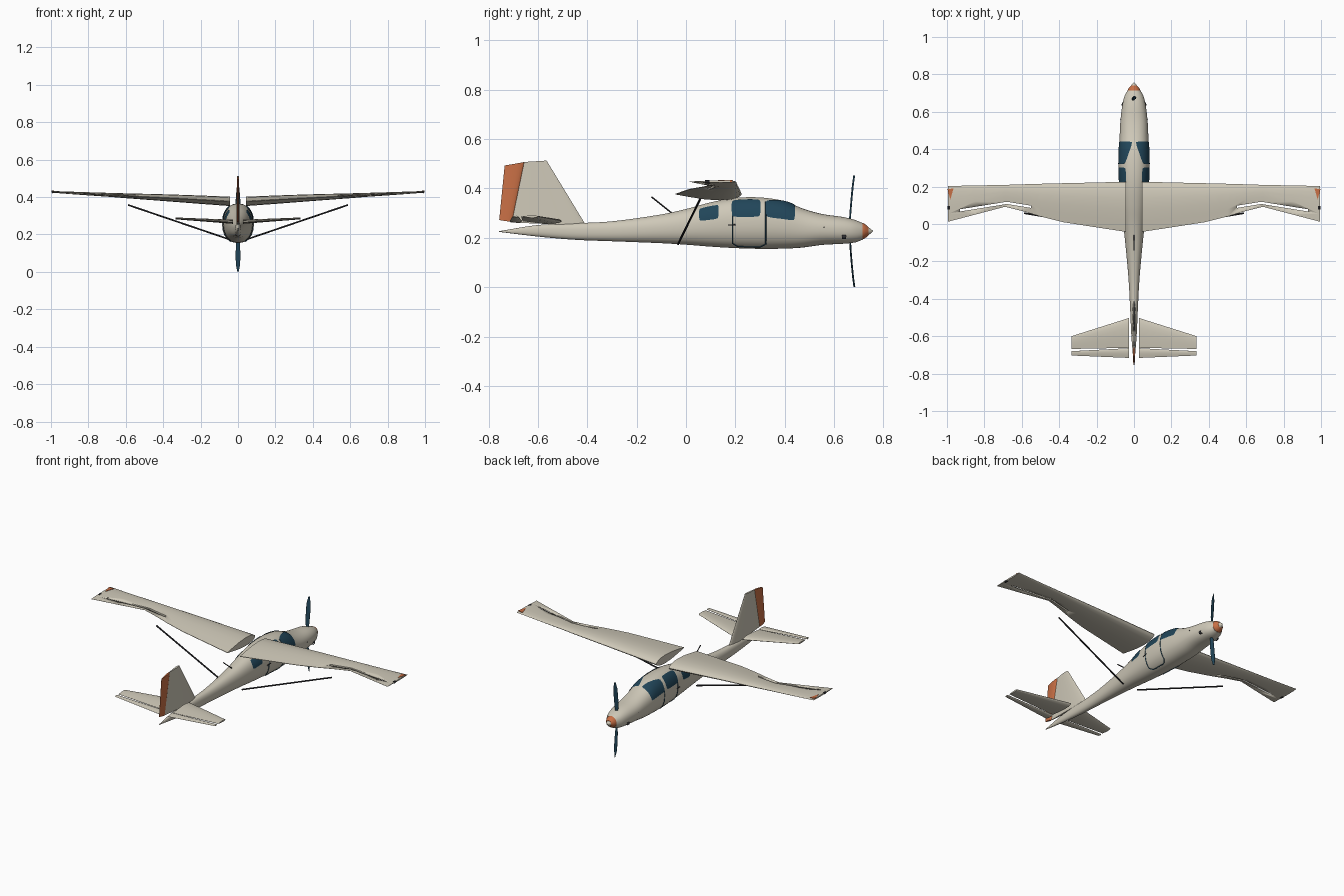
import bpy, bmesh, math
from mathutils import Vector

if "Cube" in bpy.data.objects:
    bpy.data.objects.remove(bpy.data.objects["Cube"])


def material(name, rgb):
    m = bpy.data.materials.new(name)
    m.diffuse_color = (*rgb, 1)
    m.use_nodes = True
    m.node_tree.nodes["Principled BSDF"].inputs["Base Color"].default_value = m.diffuse_color
    return m


CREAM = material("cream", (0.62, 0.58, 0.48))
NAVY = material("navy", (0.015, 0.06, 0.10))
ORANGE = material("orange", (0.58, 0.16, 0.06))
DARK = material("dark", (0.03, 0.03, 0.035))


def make(name, verts, faces, mat, mirror=False, angle=40):
    me = bpy.data.meshes.new(name)
    me.from_pydata([tuple(v) for v in verts], [], faces)
    bm = bmesh.new()
    bm.from_mesh(me)
    bmesh.ops.remove_doubles(bm, verts=bm.verts, dist=1e-5)
    bmesh.ops.recalc_face_normals(bm, faces=bm.faces)
    bm.to_mesh(me)
    bm.free()
    ob = bpy.data.objects.new(name, me)
    bpy.context.collection.objects.link(ob)
    me.materials.append(mat)
    bpy.ops.object.select_all(action='DESELECT')
    ob.select_set(True)
    bpy.context.view_layer.objects.active = ob
    bpy.ops.object.shade_smooth_by_angle(angle=math.radians(angle))
    if mirror:
        mirror_x(ob)
    return ob


def mirror_x(ob):
    ob.modifiers.new("mirror", 'MIRROR').use_axis[0] = True


def loft(name, rings, mat, mirror=False, angle=40):
    n = len(rings[0])
    verts = [v for r in rings for v in r]
    faces = [(i * n + j, i * n + (j + 1) % n, (i + 1) * n + (j + 1) % n, (i + 1) * n + j)
             for i in range(len(rings) - 1) for j in range(n)]
    faces += [tuple(range(n)), tuple(range(len(verts) - n, len(verts)))]
    return make(name, verts, faces, mat, mirror, angle)


FOIL = [(0, 0), (.02, .3), (.07, .6), (.17, .88), (.33, 1), (.55, .86), (.78, .48), (1, .06)]


def foil(le, te, t, up):
    # symmetric aerofoil section between two points
    le, te, up = Vector(le), Vector(te), Vector(up)
    top = [le.lerp(te, c) + up * h * t / 2 for c, h in FOIL]
    low = [le.lerp(te, c) - up * h * t / 2 for c, h in FOIL[:0:-1]]
    return top + low


def rod(name, a, b, r, mat, mirror=False):
    a, b = Vector(a), Vector(b)
    q = (b - a).to_track_quat('Z', 'Y')
    ring = [q @ Vector((r * math.cos(k * math.pi / 4), r * math.sin(k * math.pi / 4), 0)) for k in range(8)]
    return loft(name, [[p + v for v in ring] for p in (a, b)], mat, mirror)


# Fuselage stations: y, half width, bottom z, top z
ST = [(-.757, .001, .224, .227), (-.6, .014, .205, .252), (-.45, .021, .192, .259), (-.3, .029, .186, .267),
      (-.1, .047, .178, .295), (0, .058, .172, .317), (.1, .069, .164, .344), (.2, .078, .158, .362),
      (.3, .083, .155, .364), (.4, .081, .156, .349), (.47, .077, .16, .32), (.55, .073, .171, .297),
      (.64, .062, .176, .284), (.69, .049, .182, .271), (.715, .034, .192, .26)]


def station(y):
    i = max(k for k in range(len(ST) - 1) if ST[k][0] <= y + 1e-9)
    p1, p2 = ST[i], ST[i + 1]
    p0, p3 = ST[max(i - 1, 0)], ST[min(i + 2, len(ST) - 1)]
    d = p2[0] - p1[0]
    t = (y - p1[0]) / d
    out = []
    for c in (1, 2, 3):
        m1 = (p2[c] - p0[c]) / (p2[0] - p0[0]) * d
        m2 = (p3[c] - p1[c]) / (p3[0] - p1[0]) * d
        out.append((2*t**3 - 3*t*t + 1) * p1[c] + (t**3 - 2*t*t + t) * m1
                   + (3*t*t - 2*t**3) * p2[c] + (t**3 - t*t) * m2)
    return out


def skin(y, deg, off=0.0):
    # point on the fuselage surface, pushed out by off
    w, zb, zt = station(y)
    c, s = math.cos(math.radians(deg)), math.sin(math.radians(deg))
    e = 2 / 2.25
    return Vector(((w + off) * math.copysign(abs(c) ** e, c), y,
                   (zb + zt) / 2 + ((zt - zb) / 2 + off) * math.copysign(abs(s) ** e, s)))


ys = [-.757 + (.715 + .757) * k / 60 for k in range(61)]
loft("fuselage", [[skin(y, a * 10 + 5) for a in range(36)] for y in ys], CREAM)


# Windows wrapped onto the fuselage: y range, low angle, high angle at each end
def window(name, y0, y1, lo, hi0, hi1, n=12):
    verts, faces = [], []
    for i in range(n + 1):
        for j in range(n + 1):
            u, v = 2 * i / n - 1, 2 * j / n - 1
            k = 0.16
            u, v = u * math.sqrt(1 - k * v ** 4), v * math.sqrt(1 - k * u ** 4)
            u, v = (u + 1) / 2, (v + 1) / 2
            verts.append(skin(y0 + (y1 - y0) * u, lo + (hi0 + (hi1 - hi0) * u - lo) * v, .0025))
    for i in range(n):
        for j in range(n):
            a = i * (n + 1) + j
            faces.append((a, a + n + 1, a + n + 2, a + 1))
    make(name, verts, faces, NAVY, True)


window("rear_window", .053, .132, 10, 52, 52)
window("door_window", .185, .302, 11, 62, 62)
window("front_window", .323, .442, 11, 60, 88)


# Thin strips on the skin: door outline and handle
def strip(name, path, mat, r=.0025):
    pts = []
    for (ya, aa), (yb, ab) in zip(path, path[1:]):
        pts += [skin(ya + (yb - ya) * k / 6, aa + (ab - aa) * k / 6, .0005) for k in range(6)]
    pts.append(skin(*path[-1], .0005))
    cu = bpy.data.curves.new(name, 'CURVE')
    cu.dimensions = '3D'
    cu.bevel_depth, cu.bevel_resolution = r, 1
    sp = cu.splines.new('POLY')
    sp.points.add(len(pts) - 1)
    for p, v in zip(sp.points, pts):
        p.co = (*v, 1)
    cu.materials.append(mat)
    ob = bpy.data.objects.new(name, cu)
    bpy.context.collection.objects.link(ob)
    mirror_x(ob)


strip("door_outline", [(.188, 55), (.188, -52), (.21, -66), (.3, -66), (.323, -52), (.323, 55)], NAVY)
strip("door_handle", [(.17, -3), (.2, -3)], DARK, .003)
strip("exhaust", [(.632, -26), (.648, -26)], DARK, .009)
strip("cowl_latch", [(.558, 8), (.562, 8)], DARK, .003)

# Wing: x, leading y, trailing y, mid z, thickness
W = [(.042, .226, -.042, .377, .05), (.2, .222, -.018, .386, .045), (.38, .218, .01, .396, .037),
     (.5, .215, .04, .402, .031), (.6, .212, .07, .407, .026), (.69, .209, .092, .412, .021),
     (.85, .206, .05, .42, .015), (.995, .203, .012, .428, .009)]
wing = loft("wing", [foil((x, a, z), (x, b, z), t, (0, 0, 1)) for x, a, b, z, t in W], CREAM)

# Aileron slot cut through the wing
slot = [(.55, .092), (.68, .113), (.93, .073)]
cut = loft("slot_cutter", [[(x, y - .006, .3), (x, y + .006, .3), (x, y + .006, .5), (x, y - .006, .5)]
                           for x, y in slot], CREAM)
cut.hide_render = True
cut.hide_set(True)
b = wing.modifiers.new("slot", 'BOOLEAN')
b.object, b.operation, b.solver = cut, 'DIFFERENCE', 'EXACT'
mirror_x(wing)

# Orange tip flashes and tip lights
tri = [(.965, .19), (.997, .186), (.982, .13)]
loft("wing_tip_flash", [[(x, y, z + .06 * (x - .98)) for x, y in tri] for z in (.426, .4335)], ORANGE, True)
rod("tip_light", (.99, .078, .427), (.99, .096, .427), .007, DARK, True)

# Struts and roof aerial
rod("wing_strut", (.05, -.032, .175), (.588, .058, .358), .0045, DARK, True)
rod("aerial", (0, -.055, .298), (0, -.14, .366), .003, DARK)

# Tail surfaces
loft("tailplane", [foil((.028, -.503, .268), (.028, -.662, .268), .022, (0, 0, 1)),
                   foil((.335, -.6, .286), (.335, -.668, .286), .01, (0, 0, 1))], CREAM, True)
loft("elevator", [foil((.028, -.664, .268), (.028, -.716, .266), .012, (0, 0, 1)),
                  foil((.335, -.68, .286), (.335, -.703, .286), .007, (0, 0, 1))], CREAM, True)
loft("fin", [foil((0, -.405, .25), (0, -.712, .262), .018, (1, 0, 0)),
             foil((0, -.565, .513), (0, -.66, .507), .012, (1, 0, 0))], CREAM)
loft("rudder", [foil((0, -.705, .264), (0, -.757, .272), .012, (1, 0, 0)),
                foil((0, -.655, .507), (0, -.735, .493), .010, (1, 0, 0))], ORANGE)


# Spinner with a pale tip
def turned(name, prof, mat):
    loft(name, [[(r * math.cos(k * math.pi / 12), y, .227 + r * math.sin(k * math.pi / 12))
                 for k in range(24)] for y, r in prof], mat)


turned("spinner", [(.705, .034), (.715, .034), (.728, .027), (.74, .016)], ORANGE)
turned("spinner_tip", [(.738, .016), (.744, .013), (.757, .002)], CREAM)

# Two-blade propeller: distance from hub, half chord, y
for name, s in (("propeller_blade_up", 1), ("propeller_blade_down", -1)):
    rings = []
    for d, c, y in [(.03, .006, .664), (.08, .011, .667), (.14, .013, .672), (.19, .011, .677), (.226, .003, .682)]:
        z = .226 + s * d
        tw = .003 * s
        rings.append(foil((-c, y - tw, z), (c, y + tw, z), .005, (0, 1, 0)))
    loft(name, rings, NAVY)
